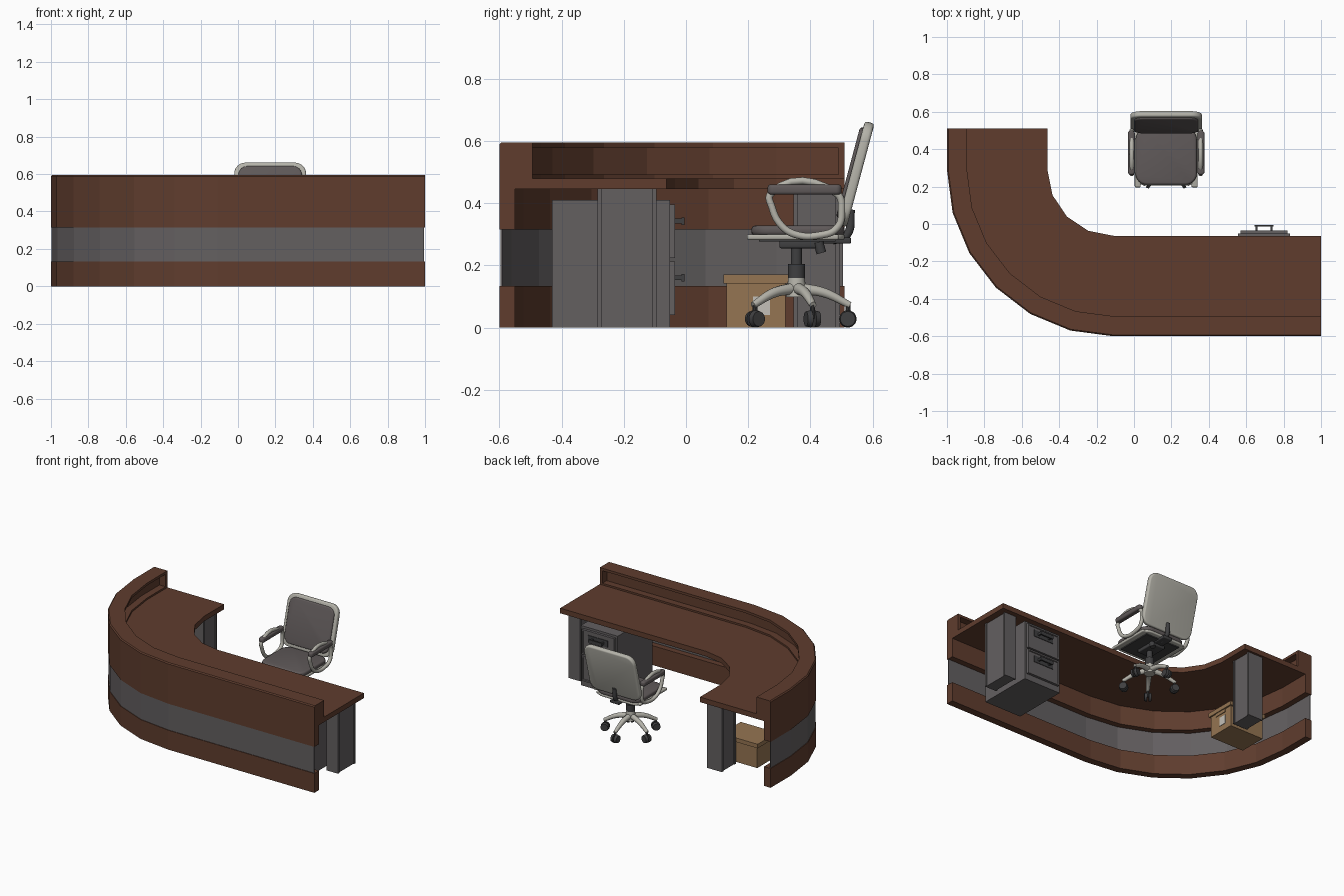
import bpy, bmesh, math
from mathutils import Vector, Matrix

if "Cube" in bpy.data.objects:
    bpy.data.objects.remove(bpy.data.objects["Cube"])


def mat(name, rgb):
    m = bpy.data.materials.new(name)
    m.diffuse_color = (*rgb, 1)
    m.use_nodes = True
    m.node_tree.nodes["Principled BSDF"].inputs["Base Color"].default_value = m.diffuse_color
    return m


WOOD = mat("dark_wood", (0.115, 0.046, 0.027))
GREY = mat("grey_laminate", (0.125, 0.115, 0.118))
FABRIC = mat("chair_fabric", (0.115, 0.1, 0.1))
LIGHT = mat("pale_plastic", (0.46, 0.45, 0.40))
CARD = mat("cardboard", (0.30, 0.178, 0.085))
DARK = mat("dark_plastic", (0.05, 0.05, 0.052))
PAPER = mat("label", (0.55, 0.53, 0.48))


def finish(bm, name, m, smooth=False):
    bmesh.ops.recalc_face_normals(bm, faces=bm.faces)
    me = bpy.data.meshes.new(name)
    bm.to_mesh(me)
    bm.free()
    me.materials.append(m)
    ob = bpy.data.objects.new(name, me)
    bpy.context.collection.objects.link(ob)
    if smooth:
        bpy.ops.object.select_all(action='DESELECT')
        ob.select_set(True)
        bpy.context.view_layer.objects.active = ob
        bpy.ops.object.shade_smooth_by_angle(angle=math.radians(35))
    return ob


def box(name, m, x, y, z, bev=0.0, seg=3):
    bm = bmesh.new()
    bmesh.ops.create_cube(bm, size=1)
    for v in bm.verts:
        v.co = Vector([(a[0] + a[1]) / 2 + c * (a[1] - a[0]) for a, c in zip((x, y, z), v.co)])
    if bev:
        bmesh.ops.bevel(bm, geom=bm.edges[:], offset=bev, segments=seg, profile=0.5, affect='EDGES')
    return finish(bm, name, m, bev > 0)


def prism(name, m, pts, z0, z1, bev=0.0, matrix=None):
    bm = bmesh.new()
    f = bm.faces.new([bm.verts.new((p[0], p[1], z0)) for p in pts])
    r = bmesh.ops.extrude_face_region(bm, geom=[f])
    bmesh.ops.translate(bm, verts=[g for g in r['geom'] if isinstance(g, bmesh.types.BMVert)], vec=(0, 0, z1 - z0))
    if bev:
        caps = [e for e in bm.edges if abs(e.verts[0].co.z - e.verts[1].co.z) < 1e-6]
        bmesh.ops.bevel(bm, geom=caps, offset=bev, segments=3, profile=0.5, affect='EDGES')
    if matrix:
        bm.transform(matrix)
    return finish(bm, name, m, bev > 0)


def rounded(x0, x1, y0, y1, r, n=6):
    pts = []
    for i, (cx, cy) in enumerate(((x1 - r, y1 - r), (x0 + r, y1 - r), (x0 + r, y0 + r), (x1 - r, y0 + r))):
        for k in range(n + 1):
            a = math.pi / 2 * (i + k / n)
            pts.append((cx + r * math.cos(a), cy + r * math.sin(a)))
    return pts


def cyl(name, m, p0, p1, r0, r1=None, n=20):
    p0, p1 = Vector(p0), Vector(p1)
    bm = bmesh.new()
    rot = (p1 - p0).to_track_quat('Z', 'Y').to_matrix().to_4x4()
    bmesh.ops.create_cone(bm, cap_ends=True, segments=n, radius1=r0, radius2=r0 if r1 is None else r1,
                          depth=(p1 - p0).length, matrix=Matrix.Translation((p0 + p1) / 2) @ rot)
    return finish(bm, name, m, True)


def tube(name, m, pts, radii, r, cyclic=False):
    cu = bpy.data.curves.new(name, 'CURVE')
    cu.dimensions = '3D'
    cu.bevel_depth, cu.bevel_resolution, cu.resolution_u = r, 3, 6
    cu.use_fill_caps = True
    s = cu.splines.new('BEZIER')
    s.bezier_points.add(len(pts) - 1)
    for b, p, k in zip(s.bezier_points, pts, radii):
        b.co, b.radius = p, k
        b.handle_left_type = b.handle_right_type = 'AUTO'
    s.use_cyclic_u = cyclic
    cu.materials.append(m)
    ob = bpy.data.objects.new(name, cu)
    bpy.context.collection.objects.link(ob)
    bpy.ops.object.select_all(action='DESELECT')
    ob.select_set(True)
    bpy.context.view_layer.objects.active = ob
    bpy.ops.object.convert(target='MESH')


# ---- curved reception desk: offset path of the outer line
def path(d, n=6, x_end=1.0):
    r = 0.89 - d
    arc = [(-0.11 - r * math.sin(math.pi / 2 * k / n), 0.29 - r * math.cos(math.pi / 2 * k / n)) for k in range(n + 1)]
    return [(x_end, -0.6 + d)] + arc + [(-1 + d, 0.51 - (1 - x_end))]


def sweep(name, m, profile, x_end=1.0):
    bm = bmesh.new()
    lines = [[bm.verts.new((*p, z)) for p in path(d, x_end=x_end)] for d, z in profile]
    for a, b in zip(lines, lines[1:] + lines[:1]):
        for i in range(len(a) - 1):
            bm.faces.new((a[i], a[i + 1], b[i + 1], b[i]))
    for i in (0, -1):
        bm.faces.new([l[i] for l in lines])
    finish(bm, name, m)


sweep("lower_band", WOOD, [(0, 0), (0, .133), (.05, .133), (.05, 0)])
sweep("grey_band", GREY, [(.004, .12), (.004, .32), (.01, .32), (.01, .12)], x_end=0.995)
sweep("upper_counter", WOOD, [(0, .315), (0, .588), (.007, .595), (.107, .595), (.107, .578), (.06, .578),
                              (.06, .492), (.107, .492), (.107, .446), (.05, .446), (.05, .315)])
box("shelf_end_right", WOOD, (.98, 1), (-.542, -.493), (.49, .58))
box("shelf_end_left", WOOD, (-.942, -.893), (.49, .51), (.49, .58))
prism("desk_top", WOOD, path(.012) + path(.537, 4)[::-1], .445, .48)


# ---- desk legs with edge trims
def leg(name, x, y):
    box(name + "_core", GREY, (x[0] + .006, x[1] - .006), (y[0] + .004, y[1] - .004), (0, .445))
    for i, (a, b) in enumerate(((y[0], y[0] + .014), (y[1] - .014, y[1]))):
        box(f"{name}_trim_{i}", GREY, x, (a, b), (0, .445))


leg("right_leg", (.87, .96), (-.285, -.095))
leg("left_leg", (-.62, -.505), (.345, .495))

# ---- drawer cabinet
box("cabinet", GREY, (.555, .835), (-.43, -.052), (0, .41))
for i, z in enumerate((.04, .222)):
    bm = bmesh.new()
    bmesh.ops.create_cube(bm, size=1, matrix=Matrix.Translation((.695, -.044, z + .087)) @ Matrix.Diagonal((.25, .018, .172, 1)))
    bm.faces.ensure_lookup_table()
    face = max(bm.faces, key=lambda f: f.calc_center_median().y)
    bmesh.ops.inset_region(bm, faces=[face], thickness=.015)
    bmesh.ops.inset_region(bm, faces=[face], thickness=.004, depth=-.005)
    finish(bm, f"drawer_{i}", GREY)
    for x in (.655, .735):
        box("handle_post", DARK, (x - .006, x + .006), (-.042, -.012), (z + .113, z + .128))
    box("handle_bar", DARK, (.645, .745), (-.014, -.005), (z + .108, z + .132))
    box("handle_plate", DARK, (.62, .77), (-.041, -.036), (z + .098, z + .143))

# ---- storage box
box("box_body", CARD, (-.765, -.51), (.13, .32), (0, .15))
box("box_lid", CARD, (-.775, -.5), (.12, .33), (.142, .17))
box("box_label", PAPER, (-.511, -.507), (.215, .27), (.04, .1))
box("box_tab", CARD, (-.511, -.506), (.18, .27), (.12, .142))

# ---- office chair
CX, CY = .172, .355
prism("seat_shell", LIGHT, rounded(CX - .168, CX + .168, .205, .51, .06), .283, .3, .006)
prism("seat_pad", FABRIC, rounded(CX - .164, CX + .164, .21, .51, .06), .296, .328, .012)
box("seat_underplate", DARK, (CX - .13, CX + .13), (.235, .48), (.276, .286))
box("tilt_mechanism", DARK, (CX - .05, CX + .05), (.3, .44), (.255, .28), .006)
cyl("tilt_knob", DARK, (CX + .04, .425, .275), (CX + .04, .435, .24), .016)
tilt = Matrix.Translation((CX, .54, .495)) @ Matrix.Rotation(math.radians(90 - 15), 4, 'X')
prism("back_shell", LIGHT, rounded(-.192, .192, -.172, .172, .06), -.022, .01, .01, tilt)
prism("back_pad", FABRIC, rounded(-.17, .17, -.15, .15, .05), .0, .02, .009, tilt)
box("back_bracket", DARK, (CX - .035, CX + .035), (.43, .53), (.27, .29), .005)
tube("back_support", DARK, [(CX, .47, .28), (CX, .515, .295), (CX, .53, .38)], (1, 1, 1), .014)
loop = [(.272, .43), (.277, .385), (.305, .33), (.35, .3), (.43, .297), (.485, .32), (.5, .375), (.485, .43)]
for s in (-1, 1):
    tube("arm_loop", LIGHT, [(CX + s * .184, y, z) for y, z in loop], [1] * len(loop), .012, True)
    x = CX + s * .186
    prism("arm_pad", FABRIC, rounded(x - .019, x + .019, .262, .5, .018), .427, .46, .01)
    x = CX + s * .152
    box("seat_rail", LIGHT, (x - .016, x + .016), (.196, .49), (.282, .3), .006)
    cyl("back_knob", DARK, (CX + s * .1, .515, .375), (CX + s * .1, .528, .372), .012)
cyl("gas_lift", DARK, (CX, CY, .15), (CX, CY, .262), .018)
cyl("lift_sleeve", DARK, (CX, CY, .16), (CX, CY, .205), .028)
cyl("base_hub", LIGHT, (CX, CY, .098), (CX, CY, .165), .034, .026)
for i in range(5):
    a = math.radians(90 + 72 * i)
    d = Vector((math.cos(a), math.sin(a), 0))
    t = Vector((-d.y, d.x, 0))
    c = Vector((CX, CY, 0))
    tube("base_arm", LIGHT, [c + d * r + Vector((0, 0, z)) for r, z in ((.02, .125), (.09, .112), (.172, .072))],
         (1.25, 1.05, .75), .015)
    p = c + d * .165
    cyl("caster_stem", DARK, p + Vector((0, 0, .03)), p + Vector((0, 0, .075)), .008, n=10)
    for s in (-1, 1):
        q = p + Vector((0, 0, .028))
        cyl("caster_wheel", DARK, q + t * s * .005, q + t * s * .022, .028, .024)
